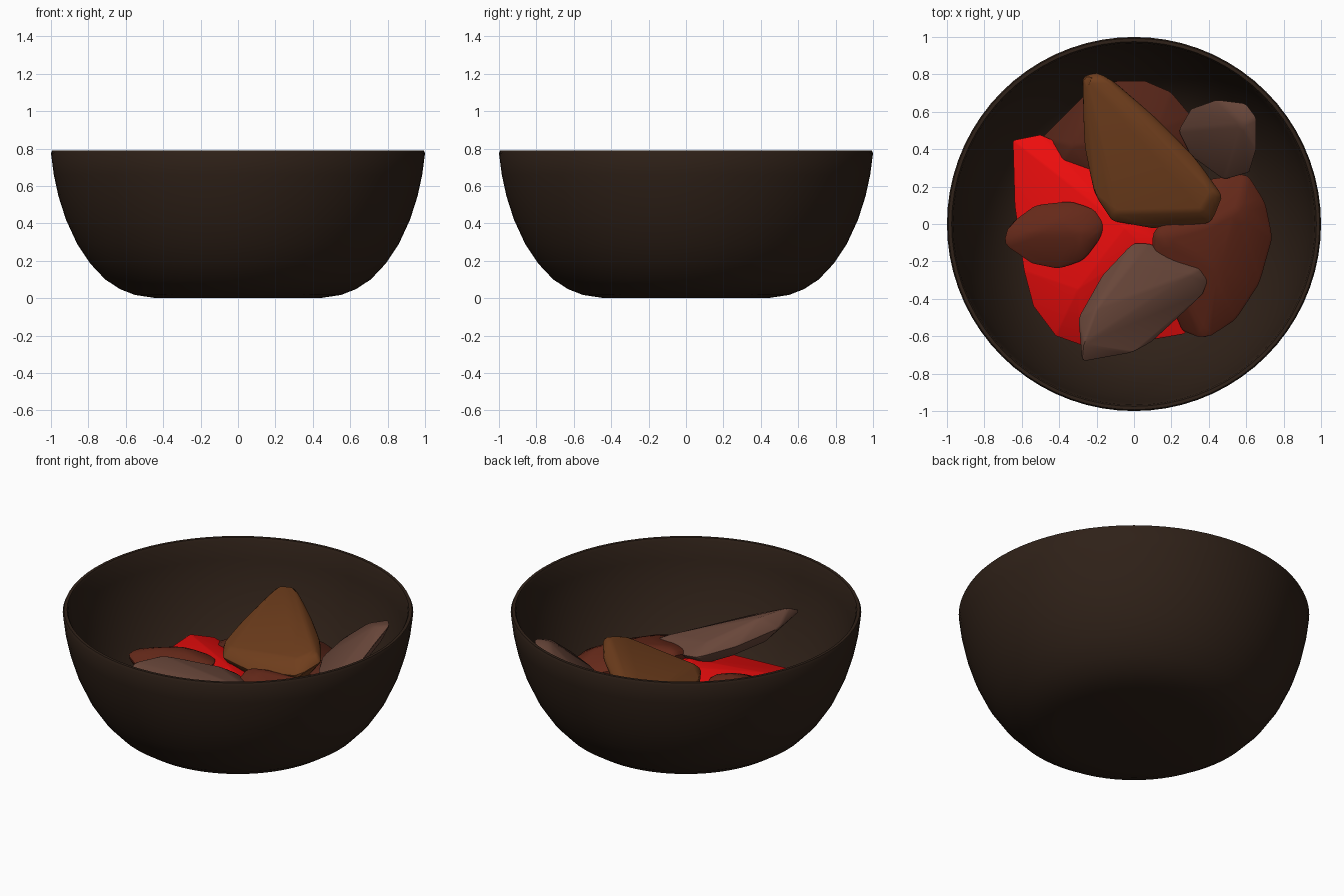
import bpy, bmesh, math
from mathutils import Vector


def material(name, rgb):
    m = bpy.data.materials.new(name)
    m.diffuse_color = (*rgb, 1)
    return m


def finish(bm, name, mat, angle):
    bmesh.ops.recalc_face_normals(bm, faces=bm.faces)
    me = bpy.data.meshes.new(name)
    bm.to_mesh(me)
    bm.free()
    ob = bpy.data.objects.new(name, me)
    bpy.context.collection.objects.link(ob)
    me.materials.append(mat)
    bpy.ops.object.select_all(action='DESELECT')
    ob.select_set(True)
    bpy.context.view_layer.objects.active = ob
    bpy.ops.object.shade_smooth_by_angle(angle=math.radians(angle))
    return ob


def rock(name, mat, rim, crown, depth, shrink=0.72, bevel=0.025):
    """Chunk: hull of a visible outline, a raised crown and a smaller underside."""
    bm = bmesh.new()
    rim = [Vector(p) for p in rim]
    c = sum(rim, Vector()) / len(rim)
    under = [c + (p - c) * shrink - Vector((0, 0, depth)) for p in rim]
    for p in under:
        p.z = max(p.z, 0.05)
    for p in rim + under + [Vector(p) for p in crown]:
        bm.verts.new(p)
    res = bmesh.ops.convex_hull(bm, input=bm.verts)
    loose = [v for v in bm.verts if not v.link_faces]
    bmesh.ops.delete(bm, geom=loose, context='VERTS')
    bmesh.ops.dissolve_limit(bm, angle_limit=math.radians(6), verts=bm.verts, edges=bm.edges)
    bmesh.ops.bevel(bm, geom=list(bm.edges), offset=bevel, segments=2,
                    profile=0.5, affect='EDGES', clamp_overlap=True)
    return finish(bm, name, mat, 30)


# bowl: one closed thin-walled profile spun round z
outer = [(0, 0), (.45, 0.002), (.55, .017), (.63, .048), (.71, .1), (.79, .185), (.86, .29),
         (.92, .42), (.96, .545), (.985, .66), (1, .775), (.993, .79)]
inner = [(.975, .79), (.967, .775), (.953, .66), (.928, .55), (.888, .43), (.83, .305),
         (.765, .205), (.69, .125), (.615, .075), (.54, .047), (.45, .034), (0, .032)]
bm = bmesh.new()
vs = [bm.verts.new((r, 0, z)) for r, z in outer + inner]
es = [bm.edges.new(p) for p in zip(vs, vs[1:])]
bmesh.ops.spin(bm, geom=vs + es, cent=(0, 0, 0), axis=(0, 0, 1), angle=math.tau, steps=72)
bmesh.ops.remove_doubles(bm, verts=bm.verts, dist=1e-4)
finish(bm, "bowl", material("dark_clay", (.028, .015, .009)), 40)

glow = material("glowing_red", (.85, .004, .004))
rust = material("rust", (.13, .022, .01))
deep = material("deep_rust", (.09, .018, .009))
ochre = material("ochre", (.16, .048, .012))
grey = material("grey_brown", (.14, .062, .042))

# lower layer lying in the bowl
rock("red_rock", glow,
     [(-.65, .45, .29), (-.5, .48, .3), (-.64, .1, .28), (-.59, -.25, .27), (-.54, -.44, .25),
      (-.42, -.6, .24), (-.28, -.65, .24), (.1, -.62, .24), (.28, -.59, .25), (.2, -.1, .38), (-.1, .3, .33)],
     [(-.05, -.02, .43), (.05, -.12, .42), (-.45, .3, .34), (-.3, -.35, .34)], .15, .7)
rock("right_rock", rust,
     [(.09, -.04, .46), (.09, -.2, .42), (.25, -.58, .27), (.38, -.63, .28), (.55, -.52, .29), (.68, -.32, .3),
      (.75, -.07, .31), (.71, .12, .33), (.61, .28, .35), (.4, .25, .38)],
     [(.15, -.07, .49), (.4, 0, .47), (.45, -.25, .41), (.56, .08, .44)], .17, .7)
rock("back_rock", deep,
     [(-.5, .46, .27), (-.4, .31, .32), (-.2, .24, .33), (-.27, .69, .29), (-.1, .77, .31), (.06, .77, .31),
      (.2, .71, .31), (.31, .58, .31), (.38, .4, .3)],
     [(-.33, .42, .37), (-.05, .45, .4), (.12, .5, .38)], .17, .65)

# upper layer leaning on the others
rock("ochre_rock", ochre,
     [(-.28, .79, .53), (-.2, .82, .54), (-.1, .76, .54), (.12, .57, .54), (.33, .36, .54), (.48, .15, .53),
      (.42, .0, .48), (.1, -.03, .44), (-.12, .01, .45), (-.22, .16, .46), (-.27, .42, .48)],
     [(-.26, .77, .58), (-.14, .77, .6), (-.1, .06, .5), (.36, .07, .55), (.42, .17, .58), (.1, .45, .585)],
     .13, .72)
rock("grey_front_rock", grey,
     [(-.28, -.74, .58), (-.18, -.71, .55), (0, -.69, .5), (.1, -.63, .46), (.37, -.38, .39), (.4, -.3, .39),
      (.38, -.22, .4), (.22, -.2, .41), (.08, -.1, .44), (-.01, -.1, .45), (-.17, -.27, .5), (-.3, -.5, .56)],
     [(-.27, -.64, .63), (-.2, -.45, .62), (0, -.2, .51), (.3, -.27, .45), (-.08, -.5, .58)], .08, .75)
rock("small_left_rock", rust,
     [(-.71, -.11, .37), (-.68, 0, .37), (-.53, .11, .37), (-.34, .13, .38), (-.21, .09, .4), (-.15, 0, .41),
      (-.17, -.08, .4), (-.26, -.2, .38), (-.4, -.25, .36), (-.55, -.22, .36)],
     [(-.55, -.06, .42), (-.4, .03, .44), (-.28, -.05, .45)], .08, .8)
rock("grey_back_rock", grey,
     [(.23, .5, .36), (.3, .62, .46), (.44, .67, .57), (.6, .65, .64), (.66, .57, .65), (.66, .4, .58),
      (.62, .27, .47), (.48, .23, .38), (.3, .36, .34)],
     [(.35, .5, .46), (.58, .53, .64), (.5, .36, .48)], .07, .75)
